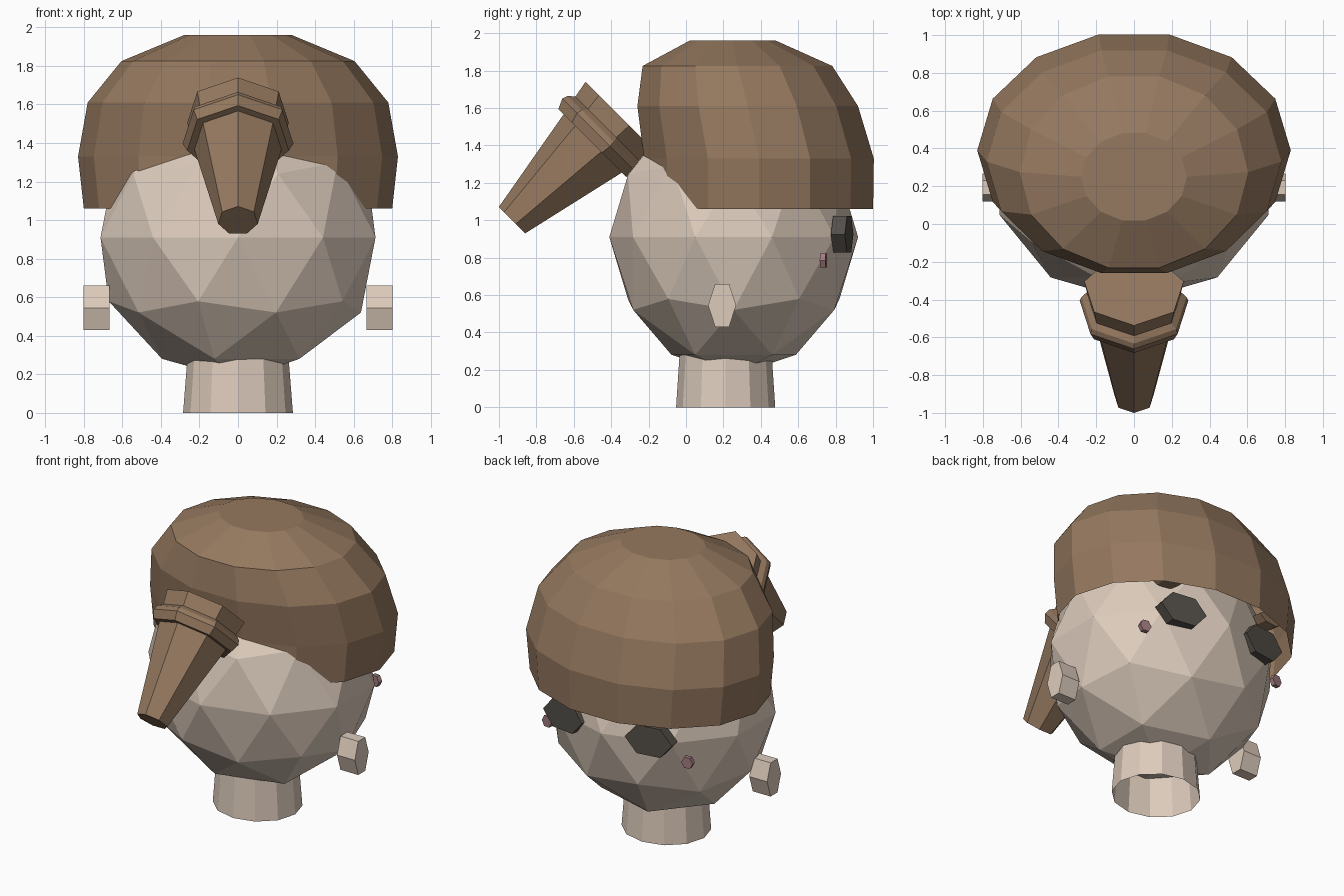
import bpy, bmesh
from math import cos, sin, pi, radians
from mathutils import Matrix

if "Cube" in bpy.data.objects:
    bpy.data.objects.remove(bpy.data.objects["Cube"])


def material(name, rgb):
    m = bpy.data.materials.new(name)
    m.diffuse_color = (*rgb, 1)
    m.use_nodes = True
    m.node_tree.nodes["Principled BSDF"].inputs["Base Color"].default_value = m.diffuse_color
    return m


SKIN = material("skin", (0.72, 0.60, 0.50))
HAIR = material("hair_brown", (0.30, 0.19, 0.115))
DARK = material("eye_dark", (0.09, 0.08, 0.068))
PINK = material("cheek_pink", (0.36, 0.20, 0.21))


def finish(name, bm, mat):
    bmesh.ops.recalc_face_normals(bm, faces=bm.faces)
    me = bpy.data.meshes.new(name)
    bm.to_mesh(me)
    bm.free()
    me.materials.append(mat)
    ob = bpy.data.objects.new(name, me)
    bpy.context.collection.objects.link(ob)
    return ob


def loft(name, rings, n, mat, matrix=Matrix(), phase=0.0, bottom=True, top=True):
    """Join n-sided rings given as (z, centre y, radius x, radius y)."""
    bm = bmesh.new()
    loops = []
    for z, cy, rx, ry in rings:
        angles = [phase + 2 * pi * i / n for i in range(n)]
        loops.append([bm.verts.new((rx * cos(a), cy + ry * sin(a), z)) for a in angles])
    for a, b in zip(loops, loops[1:]):
        for i in range(n):
            j = (i + 1) % n
            bm.faces.new((a[i], a[j], b[j], b[i]))
    if bottom:
        bm.faces.new(loops[0][::-1])
    if top:
        bm.faces.new(loops[-1])
    bm.transform(matrix)
    return finish(name, bm, mat)


def hex_block(name, loc, rx, ry, depth, rot, mat, phase=0.0):
    rings = [(-depth / 2, 0, rx, ry), (depth / 2, 0, rx, ry)]
    return loft(name, rings, 6, mat, Matrix.Translation(loc) @ rot, phase)


# Head: faceted icosphere
bm = bmesh.new()
bmesh.ops.create_icosphere(bm, subdivisions=2, radius=1)
bm.transform(Matrix.Translation((0, 0.255, 0.91)) @ Matrix.Diagonal((0.75, 0.665, 0.74, 1)))
finish("head", bm, SKIN)

# Neck: open tapered tube
loft("neck", [(0, 0.212, 0.285, 0.265), (0.38, 0.212, 0.255, 0.24)], 12, SKIN,
     bottom=False, top=False)

# Hair cap: open at the rim
loft("hair_cap", [(1.06, 0.39, 0.80, 0.626), (1.33, 0.39, 0.83, 0.63),
                  (1.61, 0.33, 0.78, 0.605), (1.825, 0.275, 0.605, 0.52),
                  (1.96, 0.25, 0.28, 0.237)], 14, HAIR, bottom=False)

# Ponytail: seven-sided, on an axis tilted 45 degrees
k = 0.5 ** 0.5
tilt = Matrix(((1, 0, 0, 0), (0, -k, k, 0), (0, k, k, 0), (0, 0, 0, 1)))


def tail(name, profile):
    loft(name, [(s, c, r, r) for s, c, r in profile], 7, HAIR, tilt, pi / 2)


tail("ponytail", [(0.05, 1.36, 0.105), (0.66, 1.338, 0.235)])
tail("hair_tie", [(0.645, 1.34, 0.27), (0.70, 1.34, 0.295), (0.73, 1.34, 0.285), (0.758, 1.34, 0.25)])
tail("ponytail_base", [(0.74, 1.34, 0.25), (0.85, 1.34, 0.27)])

# Ears and face features (face looks to +y)
for side, tag in ((1, "right"), (-1, "left")):
    def facing(deg):
        return Matrix.Rotation(radians(-side * deg), 4, 'Z') @ Matrix.Rotation(pi / 2, 4, 'X')
    hex_block("ear_" + tag, (side * 0.735, 0.193, 0.545), 0.133, 0.075, 0.135,
              Matrix.Rotation(pi / 2, 4, 'Y'), SKIN, pi / 2)
    hex_block("eye_" + tag, (side * 0.32, 0.835, 0.925), 0.165, 0.112, 0.075, facing(8), DARK)
    hex_block("cheek_" + tag, (side * 0.53, 0.735, 0.785), 0.04, 0.042, 0.03, facing(8), PINK)
    hex_block("eyebrow_" + tag, (side * 0.40, 0.80, 1.14), 0.10, 0.04, 0.08, facing(8), HAIR)
